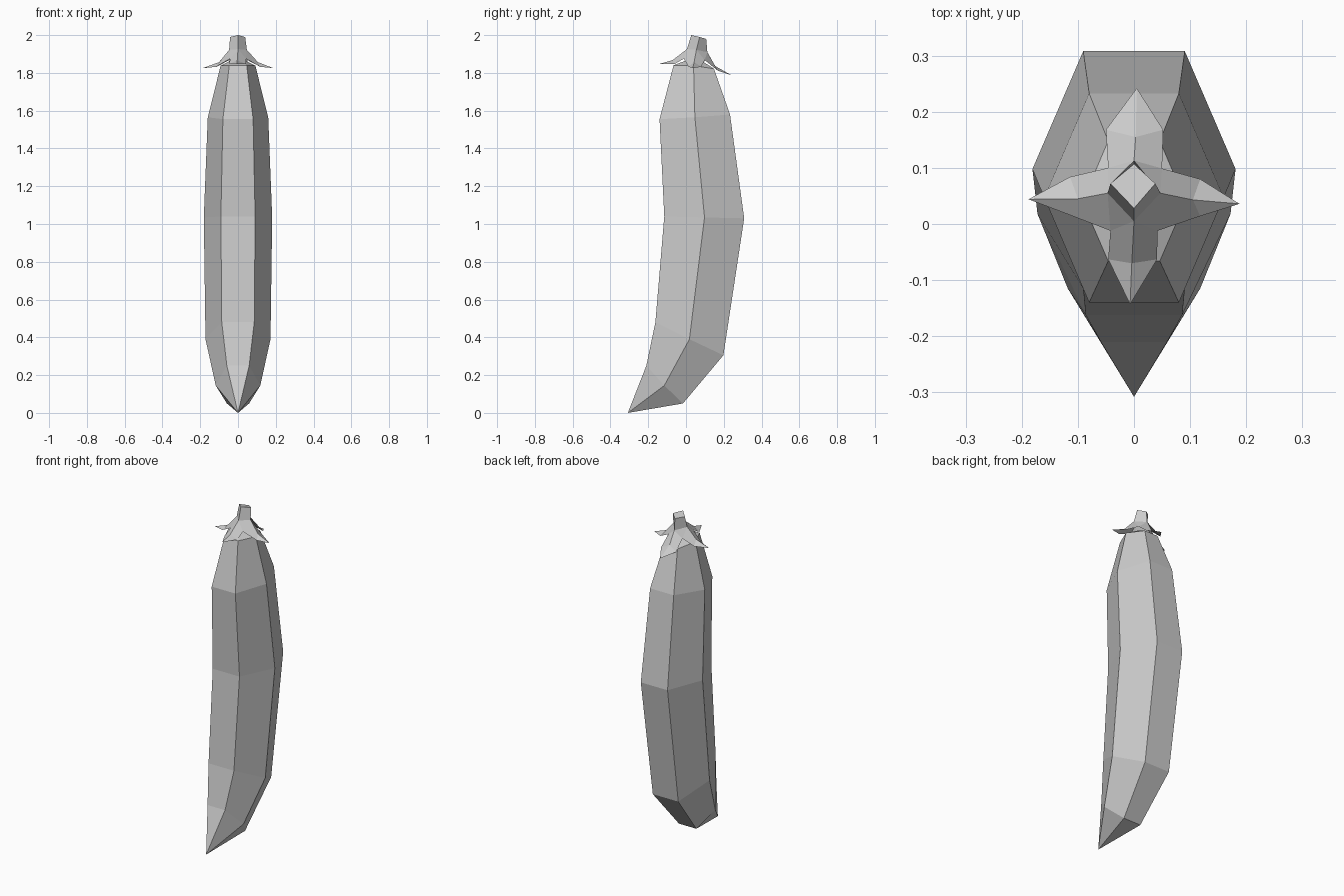
import bpy


def make_mesh(name, verts, faces):
    mesh = bpy.data.meshes.new(name)
    mesh.from_pydata(verts, [], faces)
    mesh.update()
    obj = bpy.data.objects.new(name, mesh)
    bpy.context.collection.objects.link(obj)
    return obj


def bridge(a, b, n):
    """Quads between two rings of n vertices starting at a and b."""
    return [(a + i, a + (i + 1) % n, b + (i + 1) % n, b + i) for i in range(n)]


# Fruit body: six-sided rings, tilted along the bend
# each row: half width, then (y, z) of the front, side and back edges
sections = [
    (0.118, (-0.21, 0.25), (-0.115, 0.145), (-0.016, 0.05)),
    (0.172, (-0.162, 0.48), (0.018, 0.39), (0.198, 0.305)),
    (0.181, (-0.115, 1.04), (0.098, 1.035), (0.308, 1.03)),
    (0.16, (-0.14, 1.555), (0.047, 1.565), (0.233, 1.58)),
    (0.092, (-0.066, 1.84), (0.04, 1.838), (0.148, 1.822)),
]
verts = []
for w, front, side, back in sections:
    h = w / 2
    verts += [(-h, *front), (h, *front), (w, *side),
              (h, *back), (-h, *back), (-w, *side)]
faces = []
for r in range(len(sections) - 1):
    faces += bridge(r * 6, r * 6 + 6, 6)

# Pointed tip below, low cap hidden under the calyx
tip, cap = len(verts), len(verts) + 1
verts += [(0, -0.308, 0.0), (0, 0.05, 1.885)]
last = (len(sections) - 1) * 6
for i in range(6):
    j = (i + 1) % 6
    faces += [(tip, j, i), (last + i, last + j, cap)]
make_mesh("fruit_body", verts, faces)

# Stem: four-sided, tilted top (front, right, back, left)
stem = [(0, 0.005, 1.926), (0.047, 0.055, 1.922), (0, 0.113, 1.91), (-0.047, 0.055, 1.922),
        (0, 0.028, 2.0), (0.038, 0.072, 1.99), (0, 0.107, 1.98), (-0.042, 0.072, 1.99)]
make_mesh("stem", stem, bridge(0, 4, 4) + [(4, 5, 6, 7)])

# Calyx: four creased pointed leaves, joined at notches between them
notches = [(-0.042, -0.012, 1.875), (0.042, -0.012, 1.875),
           (0.05, 0.099, 1.868), (-0.046, 0.1, 1.868)]
# each leaf: first side, crease, second side, tip
leaves = [
    [(-0.046, -0.063, 1.846), (-0.004, -0.07, 1.868), (0.041, -0.063, 1.846), (-0.007, -0.143, 1.847)],
    [(0.118, 0.014, 1.832), (0.105, 0.043, 1.857), (0.118, 0.08, 1.832), (0.188, 0.036, 1.825)],
    [(0.052, 0.168, 1.812), (0.003, 0.155, 1.836), (-0.05, 0.168, 1.812), (0.005, 0.242, 1.787)],
    [(-0.114, 0.084, 1.832), (-0.1, 0.045, 1.857), (-0.117, 0.017, 1.832), (-0.188, 0.044, 1.825)],
]
verts, faces = stem[:4] + notches, []
for k, leaf in enumerate(leaves):
    a = len(verts)
    verts += leaf
    n0, n1 = 4 + k, 4 + (k + 1) % 4
    faces += [(k, n0, a, a + 1), (k, a + 1, a + 2, n1),
              (a, a + 3, a + 1), (a + 1, a + 3, a + 2),
              (k, n1, (k + 1) % 4)]
make_mesh("calyx", verts, faces)
